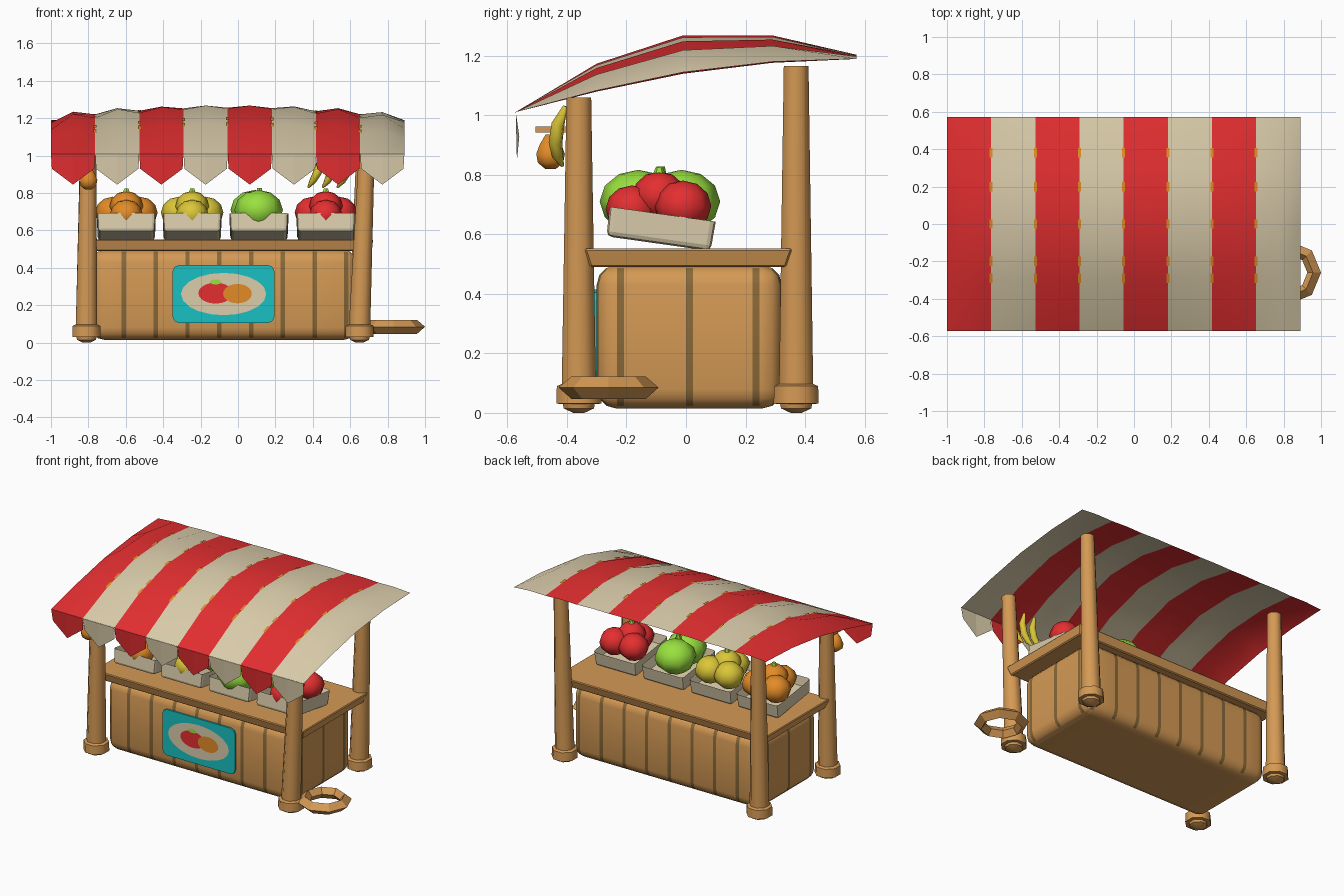
import bpy, bmesh, math
from mathutils import Vector, Matrix

if "Cube" in bpy.data.objects:
    bpy.data.objects.remove(bpy.data.objects["Cube"])

def mat(name, c):
    m = bpy.data.materials.new(name)
    m.diffuse_color = (*c, 1)
    m.use_nodes = True
    m.node_tree.nodes["Principled BSDF"].inputs["Base Color"].default_value = m.diffuse_color
    return m

WOOD = mat("wood", (0.66, 0.32, 0.09))
DARK = mat("dark_gap", (0.25, 0.14, 0.04))
RED = mat("red", (0.78, 0.028, 0.03))
CREAM = mat("cream", (0.71, 0.61, 0.41))
TEAL = mat("teal", (0.01, 0.53, 0.54))
GREEN = mat("green", (0.32, 0.75, 0.05))
ORANGE = mat("orange", (0.77, 0.26, 0.02))
YELLOW = mat("yellow", (0.71, 0.57, 0.04))

def finish(name, bm, *mats, smooth=None):
    me = bpy.data.meshes.new(name)
    bm.to_mesh(me)
    bm.free()
    ob = bpy.data.objects.new(name, me)
    bpy.context.collection.objects.link(ob)
    for m in mats:
        me.materials.append(m)
    if smooth:
        bpy.ops.object.select_all(action='DESELECT')
        ob.select_set(True)
        bpy.context.view_layer.objects.active = ob
        bpy.ops.object.shade_smooth_by_angle(angle=math.radians(smooth))
    return ob

def tube(name, rings, m, sides=8, smooth=50):
    """Closed loft through level rings given as (x, y, z, radius)."""
    bm = bmesh.new()
    loops = [[bm.verts.new((x + r * math.cos((i + .5) * math.tau / sides),
                            y + r * math.sin((i + .5) * math.tau / sides), z))
              for i in range(sides)] for x, y, z, r in rings]
    for a, b in zip(loops, loops[1:]):
        for i in range(sides):
            j = (i + 1) % sides
            bm.faces.new((a[i], a[j], b[j], b[i]))
    bm.faces.new(loops[0][::-1])
    bm.faces.new(loops[-1])
    return finish(name, bm, m, smooth=smooth)

def box(lo, hi):
    bm = bmesh.new()
    bmesh.ops.create_cube(bm, size=1)
    for v in bm.verts:
        v.co = Vector([a + (b - a) * (c + .5) for a, b, c in zip(lo, hi, v.co)])
    return bm

def ball(name, c, r, m, sz=1.0):
    bm = bmesh.new()
    bmesh.ops.create_uvsphere(bm, u_segments=8, v_segments=6, radius=r,
                              matrix=Matrix.Translation(c) @ Matrix.Diagonal((1, 1, sz, 1)))
    return finish(name, bm, m, smooth=60)

# ---- striped canopy: arch over y whose height varies along x
X0, STEP = -1.0, 0.2362
PROFILE = [(-.573, 1.01, 0), (-.3, 1.053, .12), (-.01, 1.103, .165), (.29, 1.15, .118), (.573, 1.185, .018)]
ARCH = [.22, .72, .6, .88, .76, .95, .87, 1, .9, 1, .88, .96, .74, .88, .6, .7, .25]

def canopy_z(y, a):
    for (y0, b0, h0), (y1, b1, h1) in zip(PROFILE, PROFILE[1:]):
        if y <= y1:
            t = (y - y0) / (y1 - y0)
            return b0 + t * (b1 - b0) + a * (h0 + t * (h1 - h0))

bm = bmesh.new()
grid = [[bm.verts.new((X0 + i * STEP / 2, y, b + a * h)) for y, b, h in PROFILE]
        for i, a in enumerate(ARCH)]
for i in range(16):
    for j in range(4):
        f = bm.faces.new((grid[i][j], grid[i + 1][j], grid[i + 1][j + 1], grid[i][j + 1]))
        f.material_index = (i // 2) % 2
finish("canopy", bm, RED, CREAM, smooth=60)

# ---- pointed front valance
bm = bmesh.new()
for i in range(8):
    x = X0 + i * STEP
    top = [bm.verts.new((x + d * STEP, -.572, 1.012)) for d in (0, .5, 1)]
    low = [bm.verts.new((x + d * STEP, y, z)) for d, y, z in ((.02, -.56, .93), (.5, -.568, .845), (.98, -.56, .93))]
    for k in (0, 1):
        bm.faces.new((low[k], low[k + 1], top[k + 1], top[k])).material_index = i % 2
finish("valance", bm, RED, CREAM)

# ---- small stitches along the stripe seams
bm = bmesh.new()
for i in range(1, 8):
    x, a = X0 + i * STEP, ARCH[2 * i]
    for y in (-.29, -.2, 0, .2, .38):
        q = [bm.verts.new((x + dx, y + dy, canopy_z(y + dy, a) + .006))
             for dx, dy in ((-.008, -.025), (.008, -.025), (.008, .025), (-.008, .025))]
        bm.faces.new(q)
finish("seam_stitches", bm, ORANGE)

# ---- posts with collared feet
for name, xb, xt, y, zt in (("front_left_post", -.81, -.80, -.36, 1.06), ("front_right_post", .65, .69, -.36, 1.06),
                            ("back_left_post", -.81, -.80, .37, 1.165), ("back_right_post", .65, .68, .37, 1.165)):
    tube(name, [(xb, y, .09, .062), (xt, y, zt, .045)], WOOD)
    tube(name + "_foot", [(xb, y, 0, .02), (xb, y, .015, .055), (xb, y, .03, .058), (xb, y, .031, .082),
                          (xb, y, .09, .080), (xb, y, .098, .06)], WOOD, smooth=50)

# ---- rounded plank body with dark gaps
bm = box((-.78, -.30, .015), (.632, .322, .495))
bmesh.ops.bevel(bm, geom=bm.edges[:], offset=.065, segments=3, profile=.5, affect='EDGES')
GX = [-.61 + .17 * k for k in range(8)]
GY = [-.22, .012, .235]
for axis, gaps in ((0, GX), (1, GY)):
    for g in gaps:
        for s in (-.012, .012):
            co, no = Vector(), Vector()
            co[axis], no[axis] = g + s, 1
            bmesh.ops.bisect_plane(bm, geom=bm.verts[:] + bm.edges[:] + bm.faces[:], plane_co=co, plane_no=no)
for f in bm.faces:
    c, n = f.calc_center_median(), f.normal
    axis, gaps = (0, GX) if abs(n.y) > abs(n.x) else (1, GY)
    if abs(n.z) < .75 and any(abs(c[axis] - g) < .012 for g in gaps):
        f.material_index = 1
finish("plank_body", bm, WOOD, DARK, smooth=40)

# ---- counter board, narrower below
bm = box((-.845, -.342, .49), (.725, .357, .552))
for v in bm.verts:
    if v.co.z < .5:
        v.co.x *= .975
        v.co.y *= .94
bmesh.ops.bevel(bm, geom=bm.edges[:], offset=.006, segments=1, affect='EDGES')
finish("counter_board", bm, WOOD)

# ---- sign with painted fruit
bm = box((-.35, -.311, .105), (.195, -.29, .415))
bmesh.ops.bevel(bm, geom=[e for e in bm.edges if abs(e.verts[0].co.y - e.verts[1].co.y) > .01],
                offset=.035, segments=2, profile=.5, affect='EDGES')
finish("sign_board", bm, TEAL)

def disc(name, x, z, rx, rz, y, m):
    bm = bmesh.new()
    bm.faces.new([bm.verts.new((x + rx * math.cos(k * math.tau / 20), y, z + rz * math.sin(k * math.tau / 20)))
                  for k in range(20)])
    finish(name, bm, m)

disc("sign_oval", -.077, .26, .228, .113, -.313, CREAM)
disc("sign_red_fruit", -.12, .265, .092, .056, -.315, RED)
disc("sign_orange_fruit", -.003, .262, .077, .052, -.317, ORANGE)
disc("sign_leaf", -.12, .325, .03, .014, -.319, GREEN)

# ---- trays, tilted up at the front
TILT = Matrix.Translation((0, -.085, .62)) @ Matrix.Rotation(math.radians(-8), 4, 'X')
TRAYS = (-.597, -.245, .112, .47)
for k, tx in enumerate(TRAYS):
    bm = box((-.157, -.18, -.052), (.157, .18, .048))
    for v in bm.verts:
        if v.co.z < 0:
            v.co.x *= .97
            v.co.y *= .98
    bmesh.ops.bevel(bm, geom=[e for e in bm.edges if not (e.verts[0].co.z > 0 and e.verts[1].co.z > 0)],
                    offset=.018, segments=2, profile=.5, affect='EDGES')
    bm.normal_update()
    top = max(bm.faces, key=lambda f: f.calc_center_median().z)
    bmesh.ops.inset_region(bm, faces=[top], thickness=.018)
    bmesh.ops.translate(bm, verts=top.verts[:], vec=(0, 0, -.06))
    bm.transform(Matrix.Translation((tx, 0, 0)) @ TILT)
    finish(f"tray_{k + 1}", bm, CREAM)

# ---- fruit piles with green stems: front, back pair, top
PILE = [(0, -.182, .685, .088), (-.072, -.01, .695, .095), (.072, -.01, .695, .095), (0, -.09, .73, .09)]
for name, tx, m in (("orange", TRAYS[0], ORANGE), ("lemon", TRAYS[1], YELLOW), ("apple", TRAYS[3], RED)):
    for k, (x, y, z, r) in enumerate(PILE):
        ball(f"{name}_{k + 1}", (tx + x, y, z), r, m, .9)
    tube(name + "_stem", [(tx, -.09, .80, .022), (tx, -.09, .825, .012)], GREEN, 6)
for k, (x, y, r) in enumerate(((.11, -.16, .13), (.09, -.015, .13))):
    ball(f"melon_{k + 1}", (x, y, .71), r, GREEN, .82)
tube("melon_stem", [(.115, -.085, .77, .025), (.115, -.085, .828, .014)], GREEN, 6)

# ---- hanging gourd on a peg
tube("hanging_gourd", [(-.8, -.455, z, r) for z, r in
                       ((.82, .02), (.84, .046), (.87, .052), (.90, .04), (.935, .018))], ORANGE, smooth=60)
bm = box((-.815, -.505, .942), (-.785, -.37, .962))
finish("gourd_peg", bm, WOOD)

# ---- hanging bananas
for k in range(3):
    x = .375 + .078 * k
    cu = bpy.data.curves.new(f"banana_{k + 1}", 'CURVE')
    cu.dimensions = '3D'
    cu.bevel_depth = .024
    cu.bevel_resolution = 1
    cu.use_fill_caps = True
    sp = cu.splines.new('POLY')
    pts = [(x + .075, -.405, 1.03, .35), (x + .07, -.43, .97, .95), (x + .05, -.438, .91, 1),
           (x + .025, -.432, .865, .8), (x, -.415, .83, .25)]
    sp.points.add(len(pts) - 1)
    for p, (a, b, c, r) in zip(sp.points, pts):
        p.co = (a, b, c, 1)
        p.radius = r
    cu.materials.append(YELLOW)
    bpy.context.collection.objects.link(bpy.data.objects.new(f"banana_{k + 1}", cu))

# ---- low faceted ring lying by the right post
bm = bmesh.new()
SECTION = ((.168, .085), (.125, .122), (.095, .085), (.125, .047))
loops = [[bm.verts.new((.832 + r * math.cos(a), -.26 + r * math.sin(a), z)) for r, z in SECTION]
         for a in [k * math.tau / 8 for k in range(8)]]
for k in range(8):
    a, b = loops[k], loops[(k + 1) % 8]
    for i in range(4):
        j = (i + 1) % 4
        bm.faces.new((a[i], b[i], b[j], a[j]))
bmesh.ops.recalc_face_normals(bm, faces=bm.faces[:])
finish("wooden_ring", bm, WOOD)
